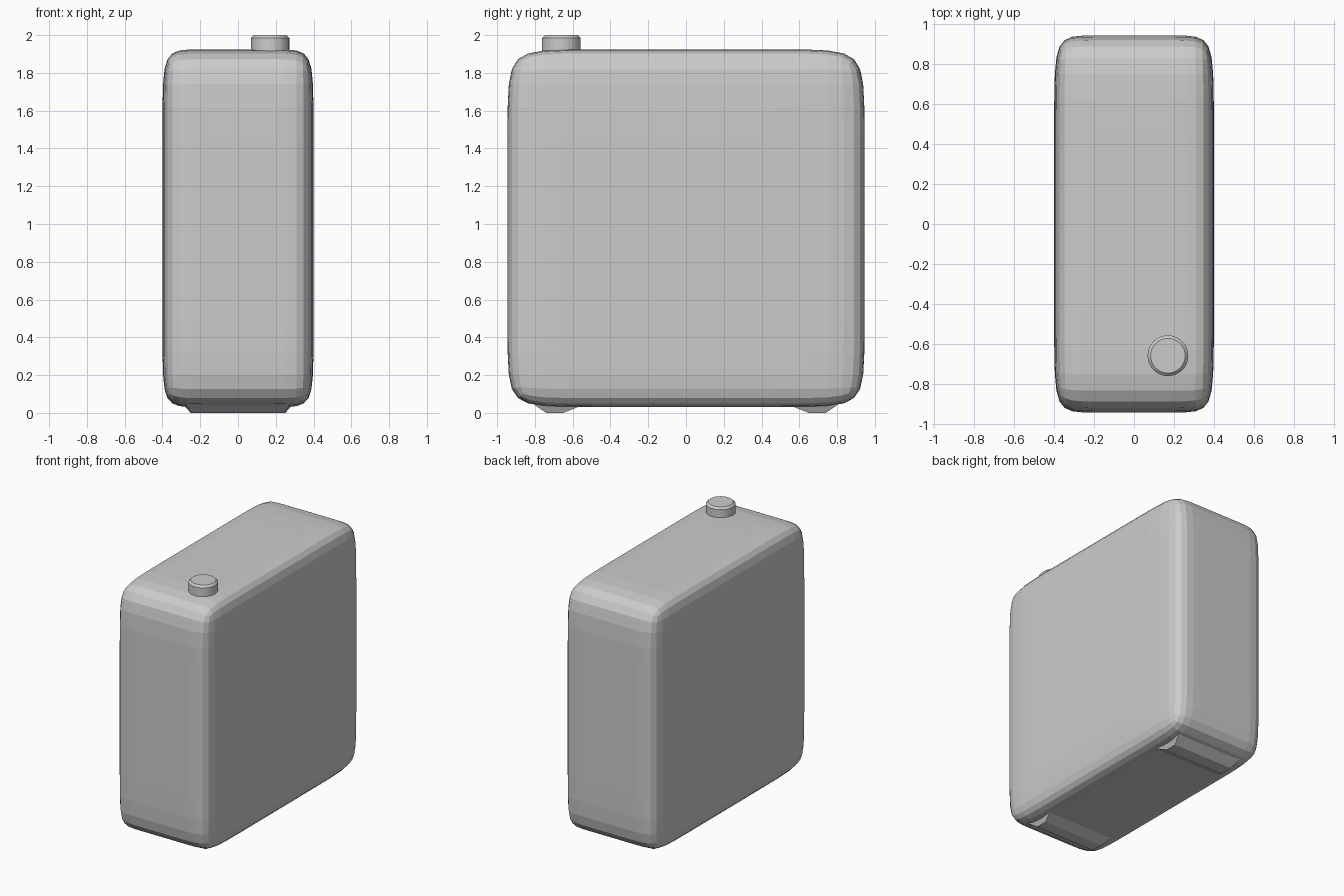
import bpy, bmesh
from mathutils import Vector

if "Cube" in bpy.data.objects:
    bpy.data.objects.remove(bpy.data.objects["Cube"])


def make_object(name, bm):
    bmesh.ops.recalc_face_normals(bm, faces=bm.faces)
    mesh = bpy.data.meshes.new(name)
    bm.to_mesh(mesh)
    bm.free()
    obj = bpy.data.objects.new(name, mesh)
    bpy.context.collection.objects.link(obj)
    return obj


# Body: box with holding loops, rounded by subdivision
LOW, HIGH = Vector((-0.40, -0.945, 0.03)), Vector((0.40, 0.945, 1.925))
LOOPS = [(-0.24, 0.24), (-0.61, 0.61), (0.32, 1.61)]
bm = bmesh.new()
bmesh.ops.create_cube(bm, size=1)
for v in bm.verts:
    v.co = Vector([HIGH[i] if v.co[i] > 0 else LOW[i] for i in range(3)])
for axis, cuts in enumerate(LOOPS):
    normal = Vector([float(i == axis) for i in range(3)])
    for cut in cuts:
        bmesh.ops.bisect_plane(bm, geom=bm.verts[:] + bm.edges[:] + bm.faces[:],
                               plane_co=normal * cut, plane_no=normal)
body = make_object("body", bm)
sub = body.modifiers.new("rounding", 'SUBSURF')
sub.levels = sub.render_levels = 2

# Feet: low tapered bars under the front and back
for name, side in (("front_foot", -1), ("back_foot", 1)):
    bm = bmesh.new()
    profile = [(0.57, 0.032), (0.65, 0.0), (0.74, 0.0), (0.82, 0.055), (0.70, 0.06)]
    rings = []
    for sx in (-1, 1):
        rings.append([bm.verts.new((sx * (0.25 if z == 0 else 0.28), side * y, z))
                      for y, z in profile])
    n = len(profile)
    for i in range(n):
        j = (i + 1) % n
        bm.faces.new((rings[0][i], rings[0][j], rings[1][j], rings[1][i]))
    for ring in rings:
        bm.faces.new(ring)
    make_object(name, bm)

# Button: round knob with a chamfered top
bm = bmesh.new()
bmesh.ops.create_cone(bm, cap_ends=True, segments=32, radius1=0.102, radius2=0.102, depth=0.12)
bmesh.ops.translate(bm, verts=bm.verts, vec=(0.17, -0.66, 1.94))
rim = [e for e in bm.edges if all(v.co.z > 1.95 for v in e.verts)]
bmesh.ops.bevel(bm, geom=rim, offset=0.015, segments=1, affect='EDGES')
make_object("top_button", bm)
